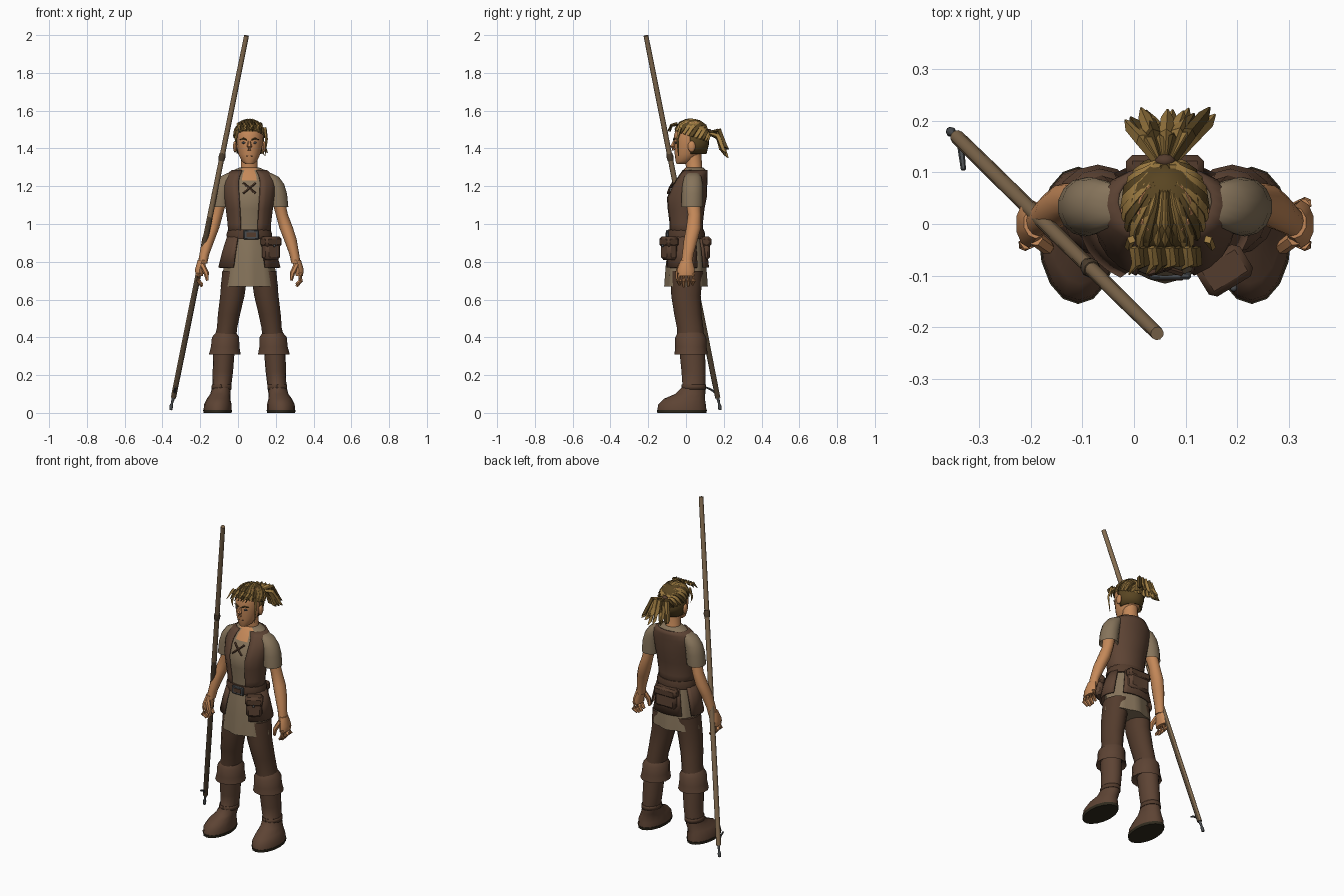
import bpy, bmesh, math, random
from mathutils import Vector as V

random.seed(4)
CX = 0.06            # body centre line
TAU = 2 * math.pi
cube = bpy.data.objects.get("Cube")
if cube:
    bpy.data.objects.remove(cube)


def material(name, *rgb):
    m = bpy.data.materials.new(name)
    m.use_nodes = True
    m.diffuse_color = (*rgb, 1)
    m.node_tree.nodes["Principled BSDF"].inputs["Base Color"].default_value = (*rgb, 1)
    return m


skin = material("skin", .56, .25, .1)
leather = material("brown leather", .11, .057, .034)
cloth = material("dark brown cloth", .088, .045, .026)
linen = material("tan linen", .24, .175, .105)
blond = material("blond hair", .34, .2, .053)
shade = material("dark hair", .1, .06, .016)
wood = material("light wood", .23, .15, .08)
dark_wood = material("dark wood", .08, .053, .03)
metal = material("grey metal", .07, .075, .08)
sole = material("sole black", .03, .024, .013)


def finish(name, bm, mats, angle=50, thick=0, bevel=0, closed=True):
    if closed:
        bmesh.ops.recalc_face_normals(bm, faces=bm.faces)
    mesh = bpy.data.meshes.new(name)
    bm.to_mesh(mesh)
    bm.free()
    ob = bpy.data.objects.new(name, mesh)
    bpy.context.collection.objects.link(ob)
    for m in mats:
        mesh.materials.append(m)
    if thick:
        ob.modifiers.new("thickness", 'SOLIDIFY').thickness = thick
    if bevel:
        ob.modifiers.new("bevel", 'BEVEL').width = bevel
    bpy.ops.object.select_all(action='DESELECT')
    ob.select_set(True)
    bpy.context.view_layer.objects.active = ob
    bpy.ops.object.shade_smooth_by_angle(angle=math.radians(angle))
    return ob


def bridge(bm, rows, closed=True, mat=0):
    n = len(rows[0])
    for a, b in zip(rows, rows[1:]):
        for i in range(n if closed else n - 1):
            j = (i + 1) % n
            bm.faces.new((a[i], a[j], b[j], b[i])).material_index = mat
    if closed:
        for end in (rows[0], rows[-1]):
            bm.faces.new(end).material_index = mat


def loft(bm, rings, s=1, n=14, arc=None, pleat=0, grow=0):
    """Level oval rings (offset, y, z, rx, ry); an arc leaves the shell open."""
    t0, t1 = arc or (0, TAU)
    rows = []
    for off, y, z, rx, ry in rings:
        row = []
        for i in range(n if not arc else n + 1):
            t = t0 + (t1 - t0) * i / n
            k = 1 + pleat * math.cos(8 * t) * (1 - (z - .67) / .3)
            row.append(bm.verts.new((CX + s * off + (rx + grow) * k * math.sin(t),
                                     y - (ry + grow) * k * math.cos(t), z)))
        rows.append(row)
    bridge(bm, rows, arc is None)


def tube(bm, pts, radii, n=5, mat=0):
    pts, rows = [V(p) for p in pts], []
    for i, p in enumerate(pts):
        d = pts[min(i + 1, len(pts) - 1)] - pts[max(i - 1, 0)]
        q = d.to_track_quat('Z', 'Y')
        rows.append([bm.verts.new(p + q @ V((math.cos(TAU * k / n), math.sin(TAU * k / n), 0)) * radii[i])
                     for k in range(n)])
    bridge(bm, rows, mat=mat)


def solid(name, rings, mat, s=1, **kw):
    bm = bmesh.new()
    loft(bm, rings, s, **kw)
    return finish(name, bm, [mat])


def shell(name, rings, mat, arc, thick=.01, **kw):
    bm = bmesh.new()
    loft(bm, rings, arc=arc, **kw)
    return finish(name, bm, [mat], thick=thick, closed=False)


def box(name, loc, dims, mat, turn=0, bevel=.008):
    bm = bmesh.new()
    bmesh.ops.create_cube(bm, size=1)
    bmesh.ops.scale(bm, vec=dims, verts=bm.verts)
    ob = finish(name, bm, [mat], 35, bevel=bevel)
    ob.location, ob.rotation_euler.z = loc, turn


def blob(name, loc, dims, mat):
    bm = bmesh.new()
    bmesh.ops.create_uvsphere(bm, u_segments=10, v_segments=8, radius=1)
    bmesh.ops.scale(bm, vec=dims, verts=bm.verts)
    finish(name, bm, [mat]).location = loc


# Torso: linen shirt with a bare neckline, and an open vest over it
body = [(0, 0, .93, .103, .085), (0, -.003, 1, .106, .083), (0, -.004, 1.08, .116, .093),
        (0, 0, 1.14, .126, .101), (0, .015, 1.2, .132, .088), (0, .025, 1.23, .13, .08),
        (0, .036, 1.26, .115, .07), (0, .045, 1.285, .085, .06), (0, .045, 1.3, .05, .045)]
bm = bmesh.new()
loft(bm, body, n=20)
for f in bm.faces:
    c = f.calc_center_median()
    if c.z > 1.23 and abs(c.x - CX) < .04 and c.y < 0.02:
        f.material_index = 1
finish("shirt", bm, [linen, skin])
shell("vest", body[:-1], leather, (.43, TAU - .43), n=20, grow=.009)
bm = bmesh.new()
for s in (-1, 1):
    tube(bm, [(CX - s * .032, -.07, 1.217), (CX, -.086, 1.19), (CX + s * .032, -.096, 1.163)], [.006] * 3)
finish("chest_lacing", bm, [cloth])

# Skirt, hanging flaps, belt and pouches
solid("skirt", [(0, 0, .67, .145, .11), (0, 0, .78, .13, .104), (0, 0, .88, .115, .095),
                (0, 0, .95, .1, .084)], linen, n=32, pleat=.05)
flap = [(0, 0, .77, .165, .122), (0, 0, .86, .142, .112), (0, 0, .95, .113, .096)]
for side, arc in (("left", (.55, 2.1)), ("right", (-2.1, -.55)), ("back", (2.5, TAU - 2.5))):
    shell(side + "_flap", flap, leather, arc, n=8)
solid("belt", [(0, 0, .92, .118, .099), (0, 0, .945, .121, .102), (0, 0, .97, .113, .095)], cloth, n=20)
box("buckle", (CX + .01, -.1, .943), (.08, .014, .05), metal, bevel=.004)
box("buckle_inset", (CX + .01, -.106, .943), (.05, .006, .026), cloth, bevel=.001)
for name, x, y, z, w, d, h, turn in (("hip_pouch", .175, -.09, .87, .09, .06, .12, .55),
                                     ("back_pouch", CX, .108, .87, .14, .04, .12, 0)):
    box(name, (x, y, z), (w, d, h), leather, turn, .014)
    box(name + "_lid", (x, y, z + h * .3), (w + .01, d + .012, h * .45), cloth, turn, .012)
blob("pouch_button", (.193, -.124, .885), (.007, .007, .007), metal)

for s, side in ((-1, "right_"), (1, "left_")):
    # Legs and boots
    solid(side + "trouser_leg", [(.13, .025, .38, .06, .072), (.118, .022, .45, .055, .07), (.108, .01, .52, .06, .072),
                                 (.09, 0, .62, .066, .078), (.075, .005, .75, .07, .085)], cloth, s)
    solid(side + "knee_cuff", [(.13, .028, .33, .058, .065), (.13, .027, .31, .086, .088), (.128, .026, .35, .077, .083),
                               (.126, .025, .4, .074, .082), (.124, .024, .425, .055, .068)], leather, s)
    solid(side + "boot", [(.168, -.022, .015, .074, .13), (.167, -.021, .045, .073, .126), (.163, -.008, .075, .062, .108),
                          (.154, .022, .1, .053, .08), (.146, .042, .14, .05, .06), (.14, .04, .22, .054, .064),
                          (.134, .032, .34, .057, .068)], leather, s, n=16)
    solid(side + "sole", [(.168, -.022, 0, .074, .13), (.168, -.022, .016, .077, .133)], sole, s, n=16)
    shell(side + "boot_strap", [(.148, .04, .125, .054, .066), (.147, .041, .15, .053, .064)],
          cloth, (0, TAU), .004, s=s)
    # Sleeves and arms
    solid(side + "sleeve", [(.154, .033, 1.12, .035, .04), (.155, .033, 1.09, .053, .057), (.148, .034, 1.16, .053, .057),
                            (.136, .035, 1.21, .05, .054), (.115, .036, 1.25, .042, .045), (.09, .038, 1.27, .025, .03)],
          linen, s)
    solid(side + "arm", [(.247, .004, .79, .024, .03), (.238, .01, .84, .026, .03), (.216, .026, .92, .034, .037),
                         (.195, .04, .98, .036, .039), (.172, .045, 1.05, .032, .035), (.15, .035, 1.14, .035, .04)],
          skin, s, n=12)
    # Hands with curled fingers and thumb
    bm = bmesh.new()
    loft(bm, [(.265, 0, .725, .02, .046), (.263, 0, .76, .026, .046), (.25, .003, .81, .024, .031)], s, n=10)
    for k in range(4):
        y, drop = -.036 + k * .024, .01 * abs(k - 1.4)
        tube(bm, [(CX + s * .267, y, .74), (CX + s * .272, y * 1.1, .7), (CX + s * .25, y * .95, .665 + drop)],
             [.014, .013, .008], 6)
    tube(bm, [(CX + s * .25, -.028, .785), (CX + s * .228, -.045, .74), (CX + s * .222, -.045, .7)],
         [.015, .014, .008], 6)
    finish(side + "hand", bm, [skin])
    # Face details that come in pairs
    blob(side + "ear", (CX + s * .076, .03, 1.41), (.011, .02, .03), skin)
    blob(side + "eye", (CX + s * .028, -.053, 1.43), (.013, .007, .006), metal)
    bm = bmesh.new()
    tube(bm, [(CX + s * .012, -.065, 1.445), (CX + s * .03, -.063, 1.453), (CX + s * .05, -.047, 1.447)],
         [.004, .005, .002])
    finish(side + "eyebrow", bm, [shade])

# Neck and head
solid("neck", [(0, .05, 1.26, .06, .05), (0, .043, 1.3, .045, .043), (0, .035, 1.38, .043, .045)], skin)
solid("head", [(0, -.026, 1.318, .022, .024), (0, -.012, 1.332, .04, .043), (0, .008, 1.37, .059, .068),
               (0, .02, 1.42, .071, .083), (0, .026, 1.47, .076, .09), (0, .03, 1.51, .072, .08),
               (0, .03, 1.54, .05, .055)], skin, n=18)
bm = bmesh.new()
tube(bm, [(CX, -.062, 1.44), (CX, -.071, 1.41), (CX, -.066, 1.39)], [.006, .014, .01], 6)
finish("nose", bm, [skin])
box("mouth", (CX, -.054, 1.361), (.034, .008, .006), leather, bevel=.002)

# Hair: dark cap, braids drawn back to a tie, loose fringe and a fanned tail
shell("hair_back", [(0, .034, 1.37, .062, .074), (0, .032, 1.42, .076, .089), (0, .03, 1.49, .079, .091)],
      shade, (1.45, TAU - 1.45), .006)
solid("hair_cap", [(0, .03, 1.49, .078, .09), (0, .03, 1.525, .066, .078), (0, .03, 1.55, .035, .043)], shade)
dome, size = V((CX, .028, 1.465)), V((.079, .092, .082))
bm = bmesh.new()
for k in range(25):
    t = (k / 12 - 1) * 2.75
    start, tie = V((math.sin(t), -math.cos(t), .5 - .33 * abs(t))), V((0, 1, .12))
    path = []
    for u in range(7):
        d = start.lerp(tie, u / 6)
        d.z += .9 * math.sin(math.pi * u / 6) * max(0, math.cos(t / 2))
        path.append(dome + d.normalized() * size)
    tube(bm, path, [.008, .013, .013, .012, .011, .01, .008], 4, k % 3 == 1)
finish("braids", bm, [blond, shade], 30)

bm = bmesh.new()
for k in range(18):
    a = (k / 17 - .5) * 2
    length = random.uniform(.75, 1.1)
    end = V((.01 + a * .075, .1 * length, (-.12 + random.uniform(-.01, .05)) * length))
    root = V((CX + a * .012, .118, 1.482))
    mid = root + V((end.x * .5, end.y * .55, .012 - .03 * (k % 2)))
    tube(bm, [root, mid, root + end * .85, root + end], [.009, .014, .012, .002], 4, k % 3 == 1)
finish("pony_tail", bm, [blond, shade], 30)
blob("hair_tie", (CX, .122, 1.482), (.022, .016, .022), cloth)

bm = bmesh.new()
for k in range(8):
    x = CX + (k - 3.5) * .017
    tube(bm, [(x, -.045, 1.53), (x + .004, -.077, 1.522), (x - .01, -.07 - .03 * random.random(), 1.49)],
         [.01, .009, .002], 4, k % 2)
for x, low in ((-.065, 1.42), (.083, 1.36)):
    tube(bm, [(CX + x, -.03, 1.51), (CX + x * 1.1, -.045, 1.45), (CX + x, -.04, low)], [.009, .007, .002], 4)
finish("fringe", bm, [blond, shade], 30)

# Staff, darker along the upper side of its lower half
top, foot = V((.045, -.212, 1.997)), V((-.342, .168, .08))
bm = bmesh.new()
tube(bm, [top.lerp(foot, u / 6) for u in range(7)], [.013, .014, .014, .015, .015, .015, .014], 10)
bm.normal_update()
for f in bm.faces:
    if f.calc_center_median().z < .9 and f.normal.dot(V((-1, 1, 0))) < .4:
        f.material_index = 1
finish("staff", bm, [wood, dark_wood])
bm = bmesh.new()
ring = top.lerp(foot, .335)
tube(bm, [ring.lerp(top, .03), ring, ring.lerp(foot, .015)], [.016, .019, .016], 10)
finish("staff_binding", bm, [dark_wood])
bm = bmesh.new()
tube(bm, [foot, V((-.35, .175, .05)), V((-.354, .178, .035)), V((-.356, .18, .015))], [.009, .006, .01, .008], 8)
tube(bm, [V((-.338, .165, .1)), V((-.333, .13, .125)), V((-.33, .105, .135))], [.006, .006, .005], 6)
finish("staff_spike", bm, [metal])
